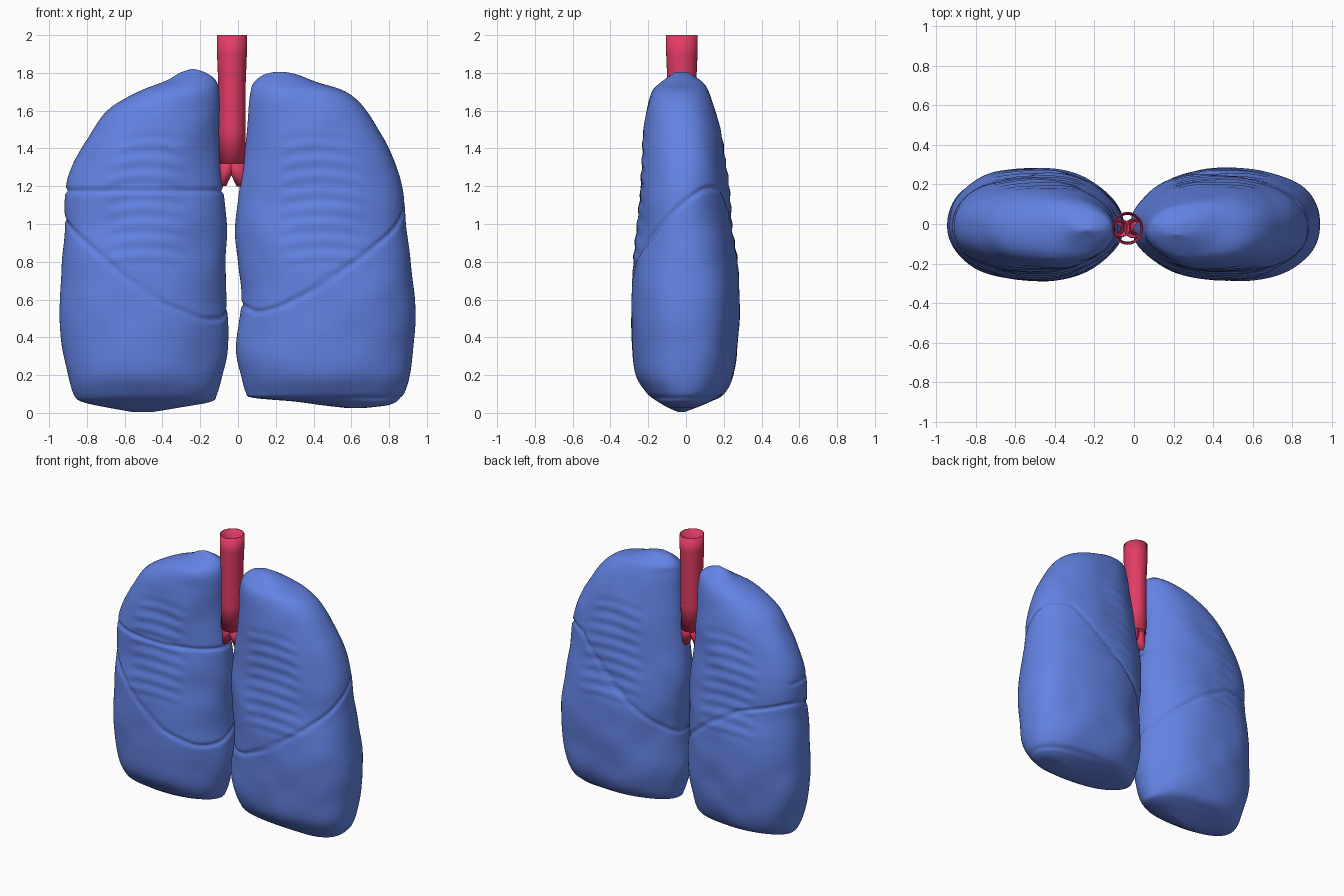
import bpy, bmesh, math
from mathutils import Vector, noise

if "Cube" in bpy.data.objects:
    bpy.data.objects.remove(bpy.data.objects["Cube"])


def material(name, rgb):
    m = bpy.data.materials.new(name)
    m.diffuse_color = (*rgb, 1)
    m.use_nodes = True
    m.node_tree.nodes["Principled BSDF"].inputs["Base Color"].default_value = m.diffuse_color
    return m


BLUE = material("lung blue", (0.125, 0.225, 0.77))
RED = material("airway red", (0.76, 0.045, 0.13))


def finish(bm, name, mat):
    bmesh.ops.recalc_face_normals(bm, faces=bm.faces)
    me = bpy.data.meshes.new(name)
    bm.to_mesh(me)
    bm.free()
    me.materials.append(mat)
    for p in me.polygons:
        p.use_smooth = True
    ob = bpy.data.objects.new(name, me)
    bpy.context.collection.objects.link(ob)
    return ob


def loft(bm, rings, caps=True):
    vs = [[bm.verts.new(p) for p in r] for r in rings]
    n = len(vs[0])
    for a, b in zip(vs, vs[1:]):
        for i in range(n):
            j = (i + 1) % n
            bm.faces.new((a[i], a[j], b[j], b[i]))
    if caps:
        bm.faces.new(vs[0])
        bm.faces.new(vs[-1])


def catmull(p0, p1, p2, p3, t):
    return [0.5 * (2 * b + (c - a) * t + (2 * a - 5 * b + 4 * c - d) * t * t
                   + (3 * b - a - 3 * c + d) * t ** 3)
            for a, b, c, d in zip(p0, p1, p2, p3)]


def line_at(pts, x):
    """Height and slope of a fissure polyline (sorted by x)."""
    x = min(max(x, pts[0][0]), pts[-1][0])
    for (x0, z0), (x1, z1) in zip(pts, pts[1:]):
        if x <= x1:
            s = (z1 - z0) / (x1 - x0)
            return z0 + s * (x - x0), s
    return pts[-1][1], 0


def smooth(a, b, v):
    t = min(max((v - a) / (b - a), 0), 1)
    return t * t * (3 - 2 * t)


# Front and back depth shared by both lungs: height, front y, back y
DEPTH = [(0, -.03, -.02), (.03, -.10, .06), (.06, -.15, .13), (.1, -.205, .2),
         (.2, -.262, .25), (.35, -.28, .272), (.6, -.288, .283), (.8, -.28, .272),
         (1, -.255, .243), (1.2, -.24, .225), (1.4, -.23, .2), (1.6, -.208, .155),
         (1.7, -.18, .118), (1.75, -.13, .085), (1.79, -.075, .03), (1.82, -.035, -.02)]


def lung(name, keys, front, back, level, power):
    side = 1 if keys[5][1] + keys[5][2] > 0 else -1
    full = [(z, a, b, line_at([(d[0], d[1]) for d in DEPTH], z)[0],
             line_at([(d[0], d[2]) for d in DEPTH], z)[0]) for z, a, b in keys]
    full = [full[0]] + full + [full[-1]]
    rings, seg = [], 120
    for k in range(len(full) - 3):
        span = full[k + 2][0] - full[k + 1][0]
        steps = max(4, round(span / 0.011))
        for s in range(steps + (k == len(full) - 4)):
            z, x0, x1, yf, yb = catmull(*full[k:k + 4], s / steps)
            cx, cy = (x0 + x1) / 2, (yf + yb) / 2
            rx, ry = max((x1 - x0) / 2, .004), max((yb - yf) / 2, .004)
            ring = []
            for i in range(seg):
                a = 2 * math.pi * i / seg
                c, sn = math.cos(a), math.sin(a)
                u = math.copysign(abs(c) ** (2 / power), c)
                v = math.copysign(abs(sn) ** (2 / power), sn)
                v *= 1 - .16 * max(0, -u * side) ** 3
                x, y = cx + rx * u, cy + ry * v
                # oblique fissure wraps from the front line to the back line
                w = smooth(-.2, .15, y)
                (zf, sf), (zb, sb) = line_at(front, x), line_at(back, x)
                dist = (z - zf * (1 - w) - zb * w) / math.hypot(1, sf * (1 - w) + sb * w)
                dip = .013 * math.exp(-(dist / .011) ** 2)
                # level fissure on the front only
                if level:
                    dip += .013 * math.exp(-((z - level) / .011) ** 2) * (1 - smooth(0, .12, y))
                # faint rib impressions and soft unevenness
                rib = smooth(.72, .85, z) * (1 - smooth(1.4, 1.55, z)) * (1 - smooth(.35, .6, abs(u)))
                dip += .003 * rib * math.sin((z + .12 * u * u) * 2 * math.pi / .085)
                dip -= .009 * noise.noise(Vector((x, y, z)) * 5) * smooth(0, .15, z)
                n = Vector((c / rx, sn / ry)).normalized()
                dip = min(dip, .4 * min(rx, ry))
                ring.append((x - n.x * dip, y - n.y * dip, z))
            rings.append(ring)
    bm = bmesh.new()
    loft(bm, rings)
    return finish(bm, name, BLUE)


# Outlines: height, left x, right x
lung("three_lobed_lung",
     [(.005, -.56, -.45), (.03, -.70, -.30), (.06, -.83, -.14), (.1, -.87, -.11),
      (.2, -.90, -.085), (.35, -.93, -.055), (.6, -.943, -.06), (.8, -.935, -.065),
      (1, -.915, -.06), (1.18, -.913, -.08), (1.3, -.88, -.09), (1.45, -.80, -.1),
      (1.6, -.69, -.1), (1.7, -.53, -.105), (1.76, -.38, -.12), (1.8, -.31, -.17),
      (1.82, -.25, -.23)],
     [(-.92, 1.0), (-.6, .72), (-.4, .58), (-.2, .5), (-.08, .48)],
     [(-.92, 1.05), (-.6, .97), (-.35, .82), (-.08, .6)], 1.175, 2.2)
lung("two_lobed_lung",
     [(.025, .58, .66), (.04, .45, .79), (.06, .30, .84), (.08, .08, .86), (.11, .04, .885),
      (.2, .015, .91), (.35, -.01, .93), (.6, .02, .94), (.8, 0, .91), (1, -.015, .885),
      (1.2, .01, .865), (1.4, .035, .80), (1.6, .055, .68), (1.7, .065, .57),
      (1.75, .08, .42), (1.79, .13, .31), (1.806, .20, .24)],
     [(.0, .56), (.1, .53), (.22, .56), (.4, .65), (.65, .82), (.9, 1.02)],
     [(.0, .57), (.4, .9), (.7, 1.18), (.85, 1.2)], None, 2.3)


# Airway tubes, open at the ends
def tube(name, points, seg=32):
    bm = bmesh.new()
    loft(bm, [[(x + r * math.cos(2 * math.pi * i / seg),
                -.022 + r * 1.05 * math.sin(2 * math.pi * i / seg), z)
               for i in range(seg)] for x, z, r in points], caps=False)
    ob = finish(bm, name, RED)
    mod = ob.modifiers.new("wall", 'SOLIDIFY')
    mod.thickness, mod.offset = .006, -1
    return ob


tube("windpipe", [(-.032, 1.32, .070), (-.032, 1.5, .073), (-.032, 1.75, .073),
                  (-.032, 1.9, .079), (-.032, 2.0, .079)])
for side, label in ((-1, "left"), (1, "right")):
    tube(label + "_bronchus", [(-.032 + side * .028, 1.33, .042),
                               (-.032 + side * .034, 1.27, .036),
                               (-.032 + side * .055, 1.20, .024)], 20)
